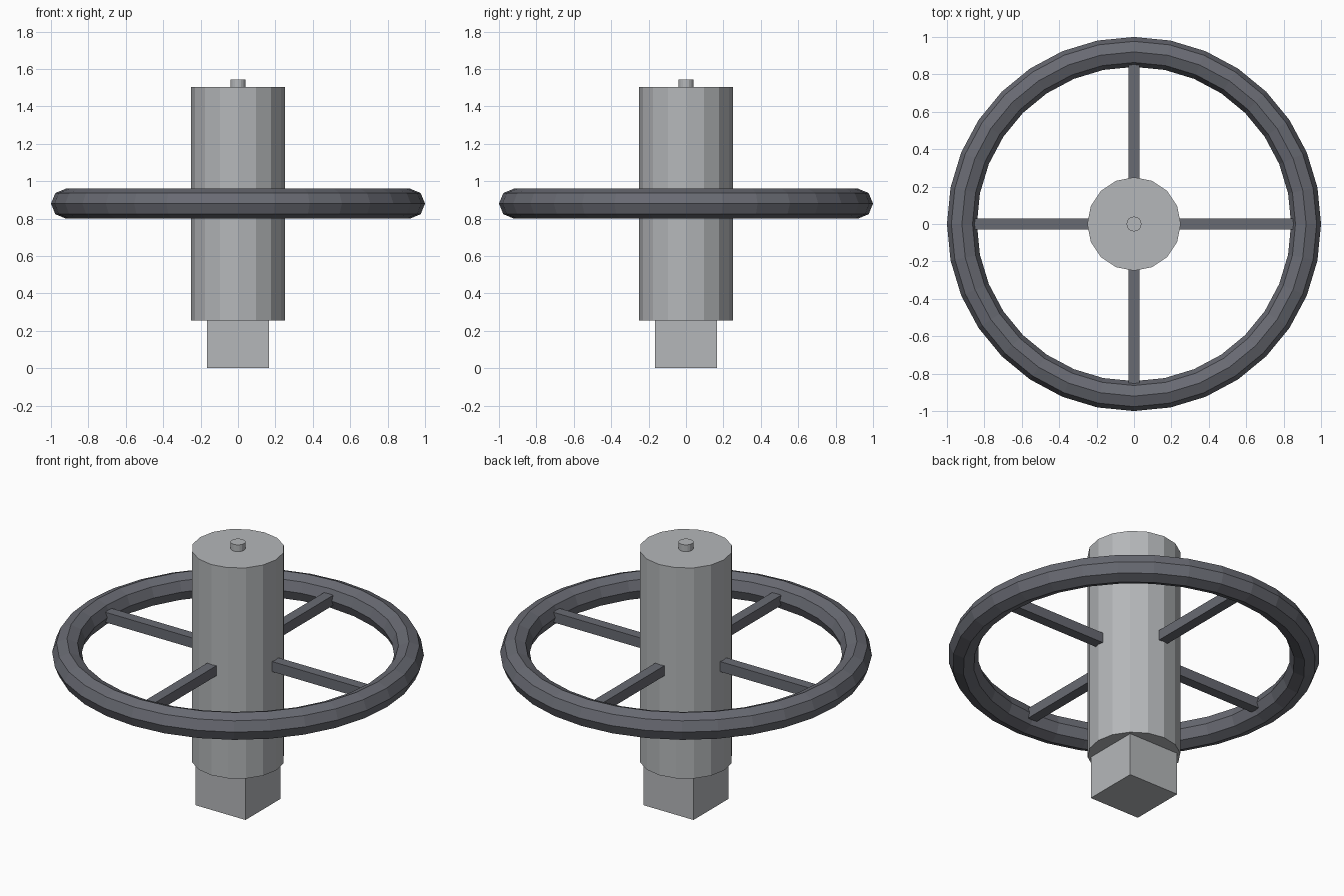
import bpy, bmesh, math
from mathutils import Matrix

if "Cube" in bpy.data.objects:
    bpy.data.objects.remove(bpy.data.objects["Cube"])


def material(name, rgb):
    m = bpy.data.materials.new(name)
    m.diffuse_color = (*rgb, 1)
    m.use_nodes = True
    m.node_tree.nodes["Principled BSDF"].inputs["Base Color"].default_value = m.diffuse_color
    return m


LIGHT = material("light_grey_metal", (0.46, 0.475, 0.49))
DARK = material("dark_grey_metal", (0.14, 0.145, 0.17))


def add_object(name, bm, mat):
    bmesh.ops.recalc_face_normals(bm, faces=bm.faces)
    mesh = bpy.data.meshes.new(name)
    bm.to_mesh(mesh)
    bm.free()
    mesh.materials.append(mat)
    obj = bpy.data.objects.new(name, mesh)
    bpy.context.collection.objects.link(obj)
    return obj


def cylinder(name, radius, z0, z1, sides, mat):
    bm = bmesh.new()
    bmesh.ops.create_cone(bm, cap_ends=True, segments=sides, radius1=radius,
                          radius2=radius, depth=z1 - z0,
                          matrix=Matrix.Translation((0, 0, (z0 + z1) / 2)))
    add_object(name, bm, mat)


def box(name, size, center, mat, angle=0):
    bm = bmesh.new()
    bmesh.ops.create_cube(bm, size=1, matrix=Matrix.Rotation(angle, 4, 'Z')
                          @ Matrix.Translation(center) @ Matrix.Diagonal((*size, 1)))
    add_object(name, bm, mat)


WHEEL_Z = 0.88

# Central shaft: square foot, round body, small pin on top
box("square_foot", (0.33, 0.33, 0.254), (0, 0, 0.127), LIGHT)
cylinder("shaft_body", 0.25, 0.254, 1.504, 16, LIGHT)
cylinder("top_pin", 0.04, 1.504, 1.544, 16, LIGHT)

# Wheel rim: octagonal section swept around 32 steps
bpy.ops.mesh.primitive_torus_add(major_segments=32, minor_segments=8,
                                 major_radius=0.92, minor_radius=0.08,
                                 location=(0, 0, WHEEL_Z))
rim = bpy.context.object
rim.name = "wheel_rim"
rim.data.materials.append(DARK)
bpy.ops.object.shade_flat()

# Four spokes from the shaft to the rim
for i in range(4):
    box(f"spoke_{i + 1}", (0.65, 0.06, 0.06), (0.545, 0, WHEEL_Z), DARK, i * math.pi / 2)
